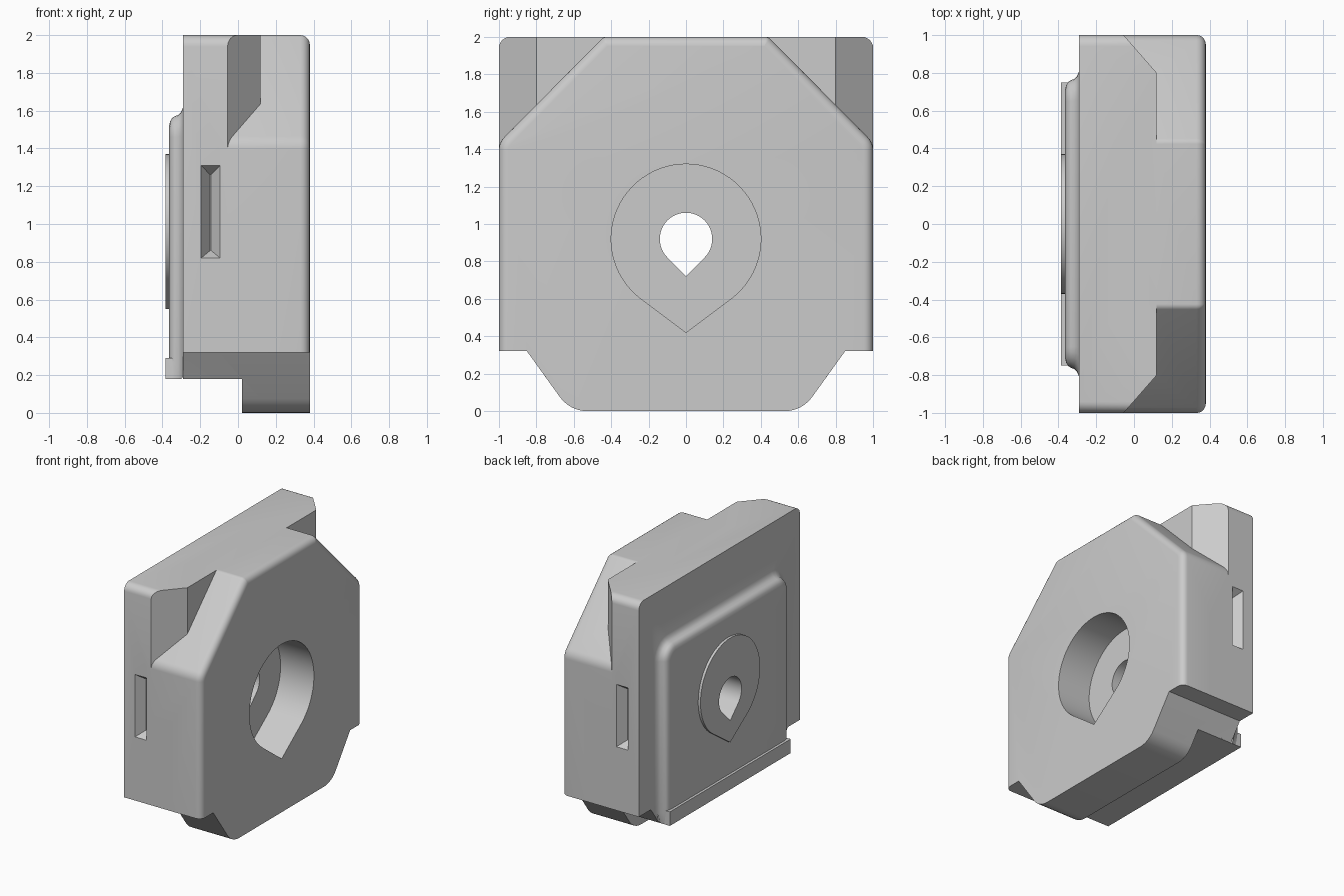
import bpy, bmesh, math
from mathutils import Vector

old = bpy.data.objects.get("Cube")
if old:
    bpy.data.objects.remove(old, do_unlink=True)

grey = bpy.data.materials.new("light grey")
grey.use_nodes = True
tone = (0.6, 0.6, 0.6, 1)
grey.diffuse_color = tone
grey.node_tree.nodes["Principled BSDF"].inputs["Base Color"].default_value = tone


def loft(name, rings):
    """Closed solid skinned through matching rings of 3D points."""
    bm = bmesh.new()
    rows = [[bm.verts.new(p) for p in ring] for ring in rings]
    n = len(rows[0])
    for a, b in zip(rows, rows[1:]):
        for i in range(n):
            j = (i + 1) % n
            bm.faces.new((a[i], a[j], b[j], b[i]))
    bm.faces.new(rows[0][::-1])
    bm.faces.new(rows[-1])
    bmesh.ops.recalc_face_normals(bm, faces=bm.faces)
    mesh = bpy.data.meshes.new(name)
    bm.to_mesh(mesh)
    bm.free()
    mesh.materials.append(grey)
    obj = bpy.data.objects.new(name, mesh)
    bpy.context.collection.objects.link(obj)
    return obj


def prism(name, outline, x0, x1):
    return loft(name, [[(x, y, z) for y, z in outline] for x in (x0, x1)])


def box(name, x0, x1, y, z0, z1):
    return prism(name, [(-y, z0), (y, z0), (y, z1), (-y, z1)], x0, x1)


def symmetric(half):
    """Half outline (bottom to top, +y) as rounded corners (y, z, radius), mirrored."""
    pts = half + [(-y, z, r) for y, z, r in reversed(half)]
    out = []
    for i, (y, z, r) in enumerate(pts):
        p = Vector((y, z))
        if not r:
            out.append((y, z))
            continue
        a = (Vector(pts[i - 1][:2]) - p).normalized()
        b = (Vector(pts[(i + 1) % len(pts)][:2]) - p).normalized()
        half_angle = a.angle(b) / 2
        reach = r / math.tan(half_angle)
        centre = p + (a + b).normalized() * (r / math.sin(half_angle))
        start, end = p + a * reach - centre, p + b * reach - centre
        for k in range(7):
            spoke = start.normalized().slerp(end.normalized(), k / 6)
            out.append(tuple(centre + spoke * r))
    return out


def teardrop(name, r, z, drop, x0, x1):
    """Circle with a point hanging below it."""
    gap = math.acos(r / drop)
    steps = 56
    pts = [(0, z - drop)]
    for k in range(steps + 1):
        t = gap + (2 * math.pi - 2 * gap) * k / steps
        pts.append((r * math.sin(t), z - r * math.cos(t)))
    return prism(name, pts, x0, x1)


def combine(target, tool, operation):
    mod = target.modifiers.new(operation.lower(), 'BOOLEAN')
    mod.operation, mod.solver, mod.object = operation, 'EXACT', tool
    bpy.context.view_layer.objects.active = target
    bpy.ops.object.modifier_apply(modifier=mod.name)
    bpy.data.objects.remove(tool, do_unlink=True)


# Square rear plate with slanted corners
foot = [(0.62, 0, 0.18), (0.85, 0.32, 0), (1, 0.32, 0)]
body = prism("holder_body", symmetric(foot + [(1, 2, 0.06)]), -0.29, 0.12)
for s in (-1, 1):
    corner = [(-0.055, s), (0.12, s * 0.8), (0.3, s * 0.8), (0.3, s * 1.1), (-0.055, s * 1.1)]
    combine(body, loft("corner_cut", [[(x, y, z) for x, y in corner] for z in (1, 2.1)]), 'DIFFERENCE')

# Thick front block with clipped upper corners and a softened front rim
block = prism("front_block", symmetric(foot + [(1, 1.435, 0.1), (0.44, 2, 0.04)]), -0.1, 0.38)
bm = bmesh.new()
bm.from_mesh(block.data)
rim = [e for e in bm.edges if all(v.co.x > 0.37 and v.co.z > 0.31 for v in e.verts)
       and max(v.co.z for v in e.verts) > 0.4]
bmesh.ops.bevel(bm, geom=rim, offset=0.05, segments=5, profile=0.5, affect='EDGES')
bm.to_mesh(block.data)
bm.free()
combine(body, block, 'UNION')

# Rear part stops above the foot
combine(body, box("foot_cut", -0.5, 0.02, 1.2, -0.1, 0.18), 'DIFFERENCE')

# Raised pad on the rear with a flared edge
rings = []
for x, inset in [(-0.2, 0), (-0.29, 0), (-0.30, 0.025), (-0.315, 0.042), (-0.335, 0.05),
                 (-0.35, 0.06), (-0.36, 0.078), (-0.365, 0.105)]:
    y = 0.81 - inset
    pad = symmetric([(min(0.75, y), 0.18, 0), (y, 0.27, 0), (y, 1.62 - inset, 0.16 - inset)])
    rings.append([(x, a, b) for a, b in pad])
combine(body, loft("rear_pad", rings), 'UNION')

# Lower lip and point-bottomed boss on the pad
combine(body, box("rear_lip", -0.385, -0.3, 0.75, 0.18, 0.29), 'UNION')
combine(body, teardrop("rear_boss", 0.37, 1.0, 0.45, -0.385, -0.3), 'UNION')

# Front pocket and through hole
combine(body, teardrop("pocket", 0.4, 0.92, 0.5, 0.09, 0.5), 'DIFFERENCE')
combine(body, teardrop("through_hole", 0.14, 0.92, 0.198, -0.6, 0.5), 'DIFFERENCE')

# V-shaped grip slots in both sides
for s in (-1, 1):
    slot = []
    for y, w, z0, z1 in [(1.02, 0.05, 0.82, 1.31), (1, 0.05, 0.82, 1.31), (0.93, 0.002, 0.86, 1.26)]:
        slot.append([(-0.145 + a * w, s * y, z) for a, z in ((-1, z0), (1, z0), (1, z1), (-1, z1))])
    combine(body, loft("grip_slot", slot), 'DIFFERENCE')

# Smooth the curves, keep the corners crisp
bpy.ops.object.select_all(action='DESELECT')
body.select_set(True)
bpy.context.view_layer.objects.active = body
bpy.ops.object.shade_smooth_by_angle(angle=math.radians(30))
